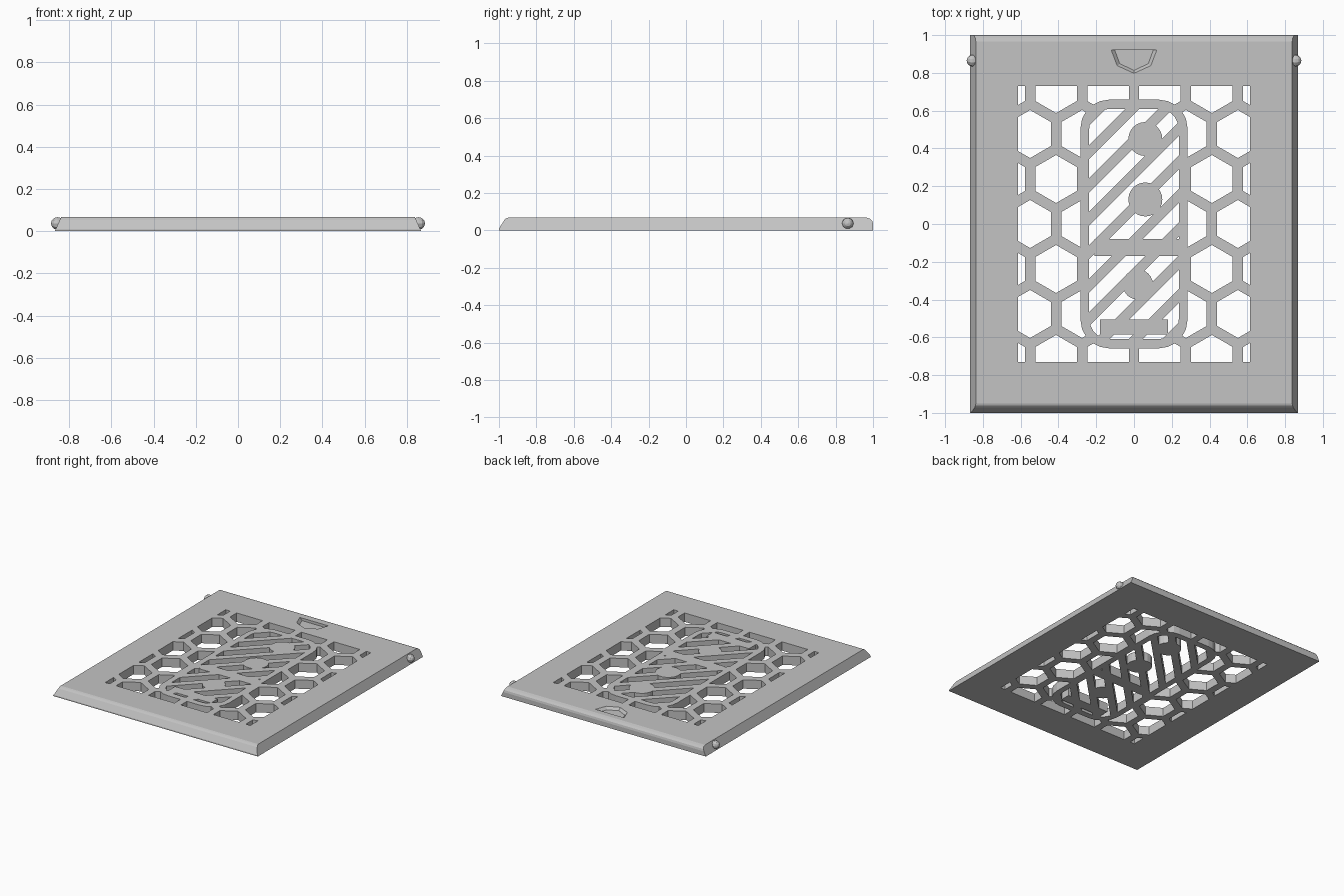
import bpy, bmesh, math
from mathutils import Vector, Matrix

cube = bpy.data.objects.get("Cube")
if cube:
    bpy.data.objects.remove(cube, do_unlink=True)

grey = bpy.data.materials.new("plain_grey")
grey.use_nodes = True
grey.diffuse_color = (0.55, 0.55, 0.55, 1)
grey.node_tree.nodes["Principled BSDF"].inputs["Base Color"].default_value = grey.diffuse_color

HEIGHT = 0.068
PITCH = 0.275           # spacing of the honeycomb
BAR = 0.055             # width of honeycomb ribs


def make_object(name, bm):
    bmesh.ops.recalc_face_normals(bm, faces=bm.faces)
    mesh = bpy.data.meshes.new(name)
    bm.to_mesh(mesh)
    bm.free()
    mesh.materials.append(grey)
    ob = bpy.data.objects.new(name, mesh)
    bpy.context.collection.objects.link(ob)
    return ob


def loft(bm, lower, upper):
    """Closed solid between two matching loops of points."""
    a = [bm.verts.new(p) for p in lower]
    b = [bm.verts.new(p) for p in upper]
    bm.faces.new(a)
    bm.faces.new(b)
    for i in range(len(a)):
        j = (i + 1) % len(a)
        bm.faces.new((a[i], a[j], b[j], b[i]))


def prism(bm, points, low=-0.1, high=0.2):
    loft(bm, [(x, y, low) for x, y in points], [(x, y, high) for x, y in points])


def polygon(cx, cy, r, sides, turn=0):
    return [(cx + r * math.cos(turn + math.tau * i / sides),
             cy + r * math.sin(turn + math.tau * i / sides)) for i in range(sides)]


def rectangle(cx, cy, w, h):
    return [(cx - w, cy - h), (cx + w, cy - h), (cx + w, cy + h), (cx - w, cy + h)]


def rounded(w, h, r, steps=5):
    pts = []
    for q, (sx, sy) in enumerate(((1, 1), (-1, 1), (-1, -1), (1, -1))):
        for i in range(steps + 1):
            a = (q + i / steps) * math.pi / 2
            pts.append((sx * (w - r) + r * math.cos(a), sy * (h - r) + r * math.sin(a)))
    return pts


def block(name, *outlines):
    bm = bmesh.new()
    for pts in outlines:
        prism(bm, pts, -0.2, 0.3)
    return make_object(name, bm)


def carve(target, tool, operation="DIFFERENCE"):
    """Apply a boolean and discard the tool."""
    mod = target.modifiers.new("carve", "BOOLEAN")
    mod.operation = operation
    mod.solver = "EXACT"
    mod.object = tool
    bpy.context.view_layer.update()
    graph = bpy.context.evaluated_depsgraph_get()
    mesh = bpy.data.meshes.new_from_object(target.evaluated_get(graph))
    target.modifiers.clear()
    target.data = mesh
    bpy.data.objects.remove(tool, do_unlink=True)


# Panel: side profile lofted across, narrowing towards the top
profile = [(-1, 0), (-1, 0.01), (-0.972, 0.054), (-0.962, 0.064), (-0.95, HEIGHT),
           (0.965, HEIGHT), (0.985, 0.062), (0.996, 0.05), (1, 0.035), (1, 0)]
bm = bmesh.new()
loft(bm, *[[(s * (0.868 - 0.45 * z), y, z) for y, z in profile] for s in (-1, 1)])
panel = make_object("vent_panel", bm)

# Honeycomb openings, clipped to the window and kept clear of the centre insert
bm = bmesh.new()
for row in range(-3, 4):
    for col in range(-3, 4):
        x = (col + 0.5 * (row % 2)) * PITCH
        prism(bm, polygon(x, row * PITCH * 0.8660, (PITCH - BAR) / math.sqrt(3), 6, math.pi / 6))
openings = make_object("honeycomb_openings", bm)
carve(openings, block("window", rectangle(0, 0, 0.615, 0.73)), "INTERSECT")
carve(openings, block("insert_outline", rounded(0.283, 0.658, 0.15)))
carve(panel, openings)

# Diagonal slots of the centre insert
bm = bmesh.new()
along, across = Vector((0.7071, 0.7071)), Vector((-0.7071, 0.7071))
for i in range(-5, 6):
    c = across * i * 0.125
    corners = [c + along * s * 1.2 + across * t * 0.036
               for s, t in ((-1, -1), (1, -1), (1, 1), (-1, 1))]
    prism(bm, [tuple(p) for p in corners])
slots = make_object("insert_slots", bm)
carve(slots, block("insert_inside", rounded(0.238, 0.61, 0.11)), "INTERSECT")

# Solid areas that interrupt the slots
carve(slots, block("solid_areas", rectangle(0.02, -0.125, 0.23, 0.045),
                   rectangle(0, -0.545, 0.18, 0.04),
                   polygon(0.06, 0.45, 0.09, 24), polygon(0.06, 0.13, 0.09, 24),
                   polygon(0.02, -0.32, 0.08, 24)))
carve(panel, slots)

# Shallow finger recess with sloping walls
tab = [(-0.122, 0.922), (-0.09, 0.838), (0, 0.797), (0.09, 0.838), (0.122, 0.922)]
bm = bmesh.new()
loft(bm, [(x * 0.84, 0.922 + (y - 0.922) * 0.87, HEIGHT - 0.02) for x, y in tab],
     [(x, y, HEIGHT + 0.001) for x, y in tab])
carve(panel, make_object("finger_recess", bm))

# Small pivot knobs on both sides
for side, name in ((1, "left_knob"), (-1, "right_knob")):
    bm = bmesh.new()
    place = Matrix.Translation((side * 0.855, 0.865, 0.037)) @ Matrix.Rotation(math.pi / 2, 4, "Y")
    bmesh.ops.create_uvsphere(bm, u_segments=10, v_segments=6, radius=0.031, matrix=place)
    make_object(name, bm)
